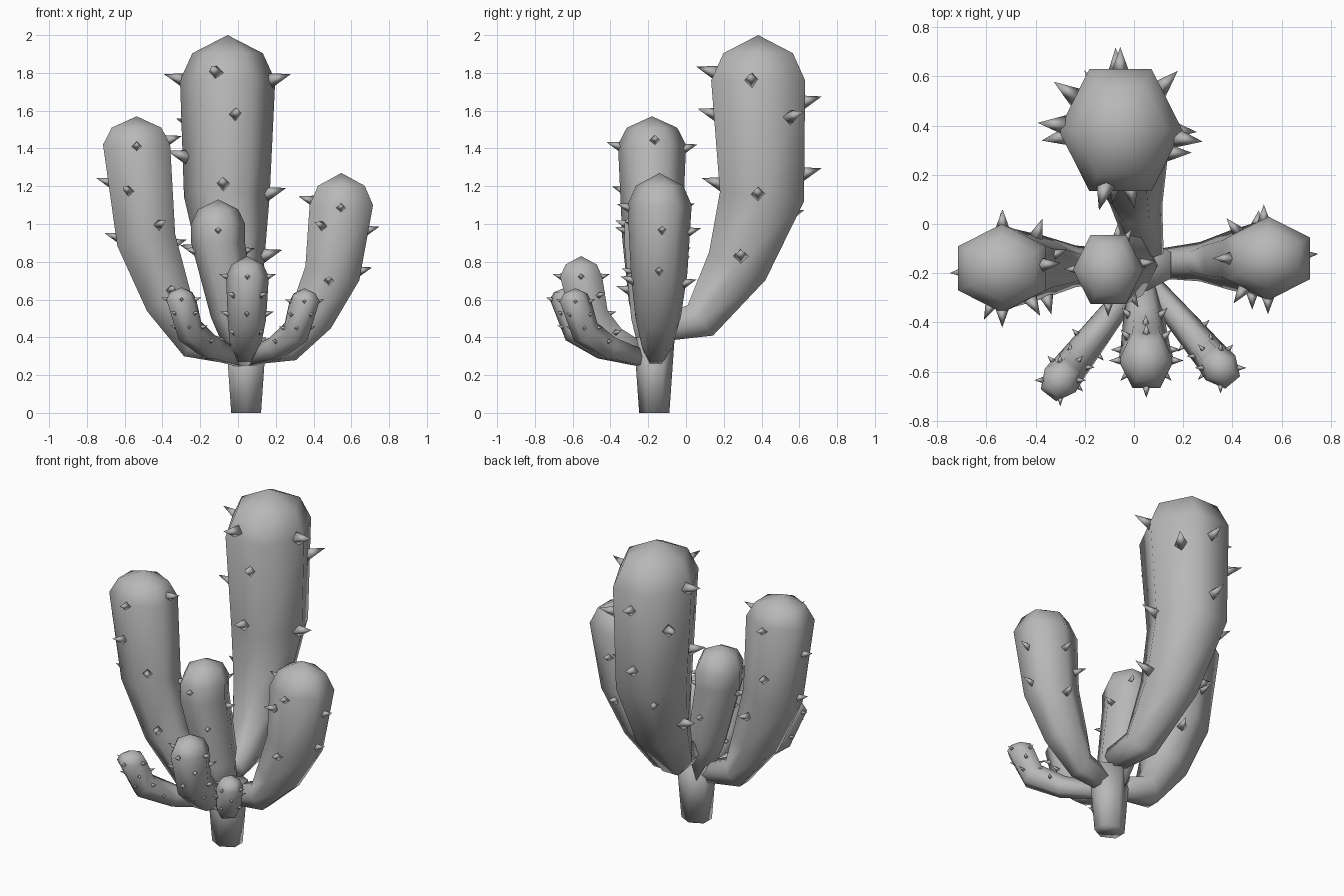
import bpy, bmesh, math
from mathutils import Matrix, Vector

cube = bpy.data.objects.get("Cube")
if cube:
    bpy.data.objects.remove(cube)

UP = Vector((0, 0, 1))
SIDES = 6

grey = bpy.data.materials.new("plain_grey")
grey.use_nodes = True
grey.diffuse_color = (0.48, 0.48, 0.48, 1)
grey.node_tree.nodes["Principled BSDF"].inputs["Base Color"].default_value = grey.diffuse_color

# Growth rules: (outward share, height share, radius share) from root to rim
BENT = [(0, 0, 0.3), (0.47, 0.06, 0.47), (0.7, 0.26, 0.71), (0.91, 0.55, 0.88), (1, 1, 1)]
SWEPT = [(0, 0, 0.28), (0.39, 0.03, 0.42), (0.78, 0.25, 0.67), (1.04, 0.53, 0.9), (1, 1, 1)]
SHOOT = [(0, 0, 0.5), (0.53, 0.2, 0.75), (0.86, 0.48, 0.9), (1, 1, 1)]
UPRIGHT = [(0, 0, 0.5), (0.4, 0.32, 0.83), (1, 0.86, 1), (1, 1, 1)]

# Thorn places: (height share, compass angle in degrees)
SHOOT_THORNS = [(1 - 0.23 * tier, 90 * quarter + 45 * tier)
                for tier in range(4) for quarter in range(4)]
CENTRE_THORNS = [(0.95, 270), (0.97, 60), (0.8, 180), (0.65, 300), (0.6, 90), (0.8, 10)]
BACK_THORNS = [(1.03, 255), (1, -8), (1, 175), (0.86, 280), (0.85, 45), (0.91, 90),
               (0.82, 145), (0.69, 190), (0.62, 93), (0.58, 265), (0.54, -5),
               (0.29, 0), (0.31, 170), (0.45, 120)]
RIGHT_THORNS = [(1.02, 5), (0.99, 270), (0.98, 90), (0.82, 185), (0.78, 245), (0.7, 100),
                (0.62, 300), (0.56, 190), (0.45, 70), (0.31, 285), (0.53, 20)]
LEFT_THORNS = [(1.03, 180), (0.98, 270), (0.83, 5), (0.82, 90), (0.86, 235), (0.56, 0),
               (0.5, 270), (0.48, 80), (0.69, 130)]


def finish(bm, name):
    """Turn a bmesh into a smooth grey object."""
    bmesh.ops.recalc_face_normals(bm, faces=bm.faces)
    for face in bm.faces:
        face.smooth = True
    mesh = bpy.data.meshes.new(name)
    bm.to_mesh(mesh)
    bm.free()
    mesh.materials.append(grey)
    bpy.context.collection.objects.link(bpy.data.objects.new(name, mesh))


def compass(degrees):
    angle = math.radians(degrees)
    return Vector((math.cos(angle), math.sin(angle), 0))


def stem(name, centres, radii, side, dome):
    """Six-sided tube through the centres, closed by a faceted dome."""
    bm = bmesh.new()
    last = len(centres) - 1
    rings = []

    def add_ring(centre, radius, tangent):
        across = tangent.cross(side).normalized() * 1.14
        angles = [math.tau * k / SIDES for k in range(SIDES)]
        rings.append([bm.verts.new(centre + radius * (math.cos(a) * side + math.sin(a) * across))
                      for a in angles])

    for i, (centre, radius) in enumerate(zip(centres, radii)):
        tangent = UP if i == last else centres[i + 1] - centres[max(i - 1, 0)]
        add_ring(centre, radius, tangent)
    add_ring(centres[last] + UP * dome * 0.6, radii[last] * 0.74, UP)
    for low, high in zip(rings, rings[1:]):
        for k in range(SIDES):
            n = (k + 1) % SIDES
            bm.faces.new((low[k], low[n], high[n], high[k]))
    bm.faces.new(rings[0])
    tip = bm.verts.new(centres[last] + UP * dome)
    for k in range(SIDES):
        bm.faces.new((rings[-1][k], rings[-1][(k + 1) % SIDES], tip))
    finish(bm, name)


def add_thorn(bm, centre, radius, out, size):
    """Four-sided thorn that points outward and a little up."""
    aim = (out + UP * 0.3).normalized()
    across = UP.cross(out)
    rise = aim.cross(across)
    foot = centre + out * radius * 0.9
    corners = (across, rise, -across, -rise)
    base = [bm.verts.new(foot + corner * size * 0.4) for corner in corners]
    tip = bm.verts.new(foot + aim * size * 1.15)
    bm.faces.new(base)
    for k in range(len(base)):
        bm.faces.new((base[k], base[k - 1], tip))


def thorns(name, centres, radii, places, size):
    """Thorns set on the skin of a stem."""
    bm = bmesh.new()
    for share, degrees in places:
        height = centres[0].z + share * (centres[-1].z - centres[0].z)
        i = max(k for k in range(len(centres) - 1) if k == 0 or centres[k].z < height)
        t = min((height - centres[i].z) / (centres[i + 1].z - centres[i].z), 1)
        centre = centres[i].lerp(centres[i + 1], t)
        centre.z = height
        radius = radii[i] + t * (radii[i + 1] - radii[i])
        add_thorn(bm, centre, radius, compass(degrees), size)
    finish(bm, name)


def arm(name, rule, root, rim, radius, dome, facing, places):
    """Grow a thorny arm from its root to its rim by one of the growth rules."""
    root, rim = Vector(root), Vector(rim)
    span = rim - root
    flat = Vector((span.x, span.y, 0))
    centres = [root + flat * out + UP * span.z * height for out, height, _ in rule]
    radii = [radius * share for _, _, share in rule]
    stem(name, centres, radii, compass(facing).cross(UP), dome)
    thorns(name + "_thorns", centres, radii, places, radius * 0.4)


# Trunk
bm = bmesh.new()
bmesh.ops.create_cone(bm, cap_ends=True, segments=SIDES, radius1=0.08, radius2=0.108, depth=0.4,
                      matrix=Matrix.Translation((0.043, -0.168, 0.2)) @ Matrix.Diagonal((1.14, 1, 1, 1)))
finish(bm, "trunk")

# Large arms
arm("centre_arm", UPRIGHT, (0.03, -0.165, 0.27), (-0.105, -0.185, 1), 0.143, 0.13, 90, CENTRE_THORNS)
arm("back_arm", SWEPT, (0.05, -0.12, 0.45), (-0.055, 0.382, 1.76), 0.252, 0.24, 90, BACK_THORNS)
arm("right_arm", BENT, (0.03, -0.165, 0.3), (-0.537, -0.18, 1.42), 0.18, 0.15, 180, RIGHT_THORNS)
arm("left_arm", BENT, (0.02, -0.165, 0.3), (0.547, -0.14, 1.1), 0.17, 0.17, 0, LEFT_THORNS)

# Small front shoots
arm("front_right_shoot", SHOOT, (0.03, -0.21, 0.28), (-0.3, -0.635, 0.6), 0.079, 0.065, 232, SHOOT_THORNS)
arm("front_middle_shoot", SHOOT, (0.03, -0.2, 0.29), (0.05, -0.555, 0.72), 0.113, 0.11, 270, SHOOT_THORNS)
arm("front_left_shoot", SHOOT, (0.03, -0.2, 0.28), (0.352, -0.585, 0.59), 0.078, 0.07, 310, SHOOT_THORNS)
